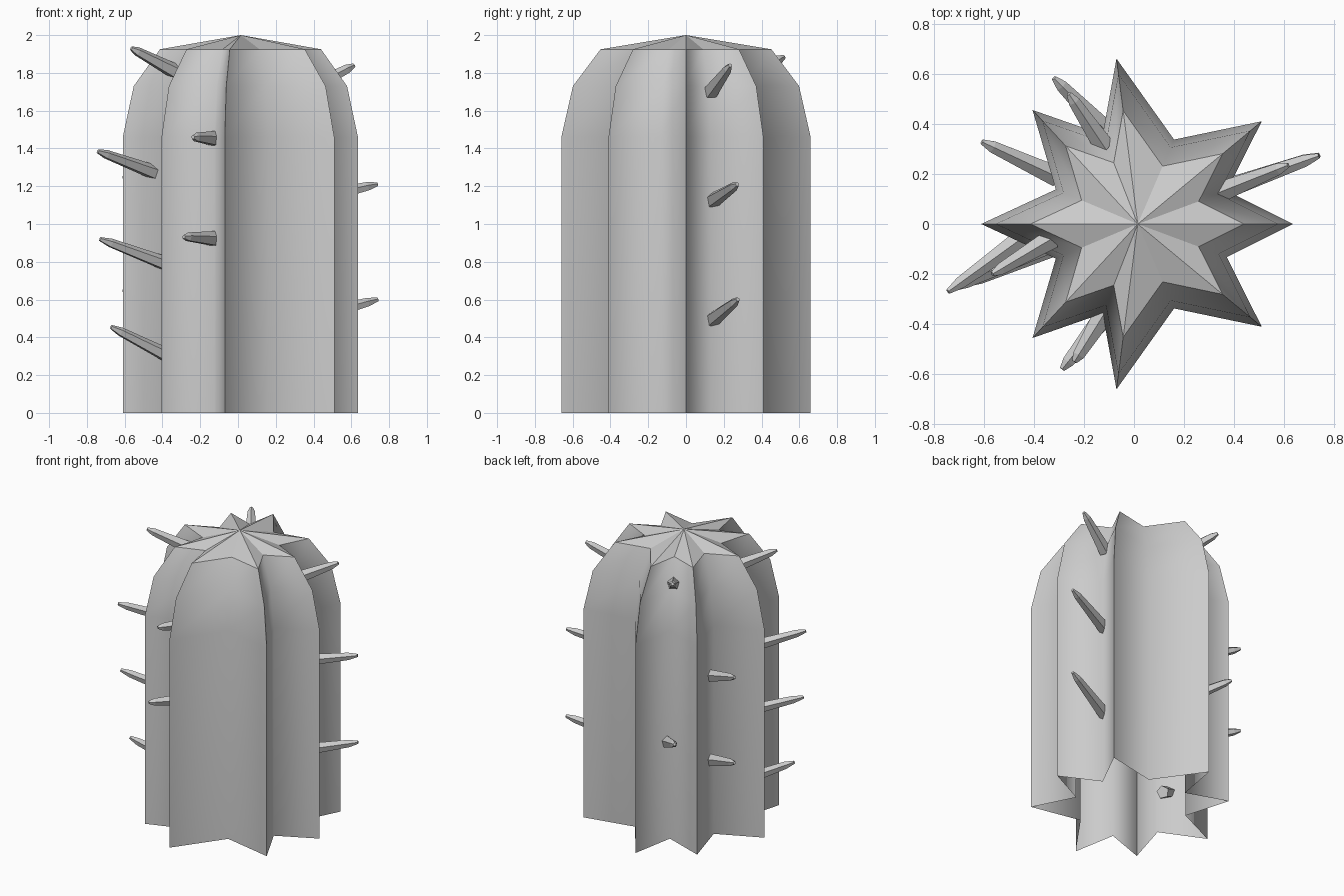
import bpy, bmesh, math
from mathutils import Vector

if "Cube" in bpy.data.objects:
    bpy.data.objects.remove(bpy.data.objects["Cube"])


def make_object(name, bm):
    mesh = bpy.data.meshes.new(name)
    bm.to_mesh(mesh)
    bm.free()
    obj = bpy.data.objects.new(name, mesh)
    bpy.context.collection.objects.link(obj)
    return obj


# Half of the ribbed outline, ridge and valley alternating; mirrored in y
half = [(0.635, 0), (0.37, 0.132), (0.51, 0.41), (0.16, 0.337), (-0.07, 0.66),
        (-0.125, 0.357), (-0.405, 0.455), (-0.312, 0.138), (-0.61, 0)]
outline = half + [(x, -y) for x, y in reversed(half[1:-1])]
CENTRE_X = 0.015

# Hollow trunk with open bottom, shoulder rings and a low pointed crown
bm = bmesh.new()
rings = []
for z, s in [(0, 1), (1.46, 1), (1.73, 0.907), (1.925, 0.685)]:
    rings.append([bm.verts.new((CENTRE_X + (x - CENTRE_X) * s, y * s, z))
                  for x, y in outline])
n = len(outline)
for low, high in zip(rings, rings[1:]):
    for i in range(n):
        j = (i + 1) % n
        f = bm.faces.new((low[i], low[j], high[j], high[i]))
        f.smooth = True
apex = bm.verts.new((CENTRE_X, 0, 2))
for i in range(n):
    bm.faces.new((rings[-1][i], rings[-1][(i + 1) % n], apex))
# Sharp ridges, soft valleys
for low, high in zip(rings, rings[1:]):
    for i in range(0, n, 2):
        bm.edges.get((low[i], high[i])).smooth = False
for i in range(n):
    bm.edges.get((rings[-1][i], rings[-1][(i + 1) % n])).smooth = False
make_object("cactus_trunk", bm)


def spine(name, base, tip):
    """Five-sided tapering thorn with a short bevelled end."""
    base, tip = Vector(base), Vector(tip)
    axis = tip - base
    rot = axis.to_track_quat('Z', 'Y')
    bm = bmesh.new()
    loops = []
    for t, r in [(0, 0.043), (0.86, 0.025), (1, 0.011)]:
        loops.append([bm.verts.new(base + axis * t + rot @ Vector(
            (r * math.cos(a), r * math.sin(a), 0)))
            for a in (math.pi / 2 + k * math.tau / 5 for k in range(5))])
    for low, high in zip(loops, loops[1:]):
        for i in range(5):
            j = (i + 1) % 5
            bm.faces.new((low[i], low[j], high[j], high[i]))
    bm.faces.new(loops[-1])
    bm.faces.new(loops[0][::-1])
    make_object(name, bm)


# Spines grouped by the groove they grow from: (base, tip)
spines = {
    "right_spine": [((0.35, 0.13, 1.70), (0.615, 0.235, 1.84)),
                    ((0.35, 0.135, 1.12), (0.738, 0.272, 1.21)),
                    ((0.35, 0.135, 0.49), (0.74, 0.275, 0.60))],
    "back_spine": [((-0.12, 0.31, 1.77), (-0.26, 0.52, 1.885)),
                   ((-0.11, 0.37, 0.68), (-0.32, 0.583, 0.80))],
    "back_left_spine": [((-0.31, 0.19, 1.13), (-0.607, 0.328, 1.25)),
                        ((-0.31, 0.19, 0.54), (-0.607, 0.328, 0.65))],
    "left_spine": [((-0.33, -0.06, 1.805), (-0.565, -0.20, 1.93)),
                   ((-0.41, -0.03, 1.26), (-0.742, -0.27, 1.385)),
                   ((-0.32, -0.07, 0.765), (-0.73, -0.26, 0.92)),
                   ((-0.31, -0.085, 0.27), (-0.672, -0.24, 0.455))],
    "front_spine": [((-0.12, -0.36, 1.45), (-0.238, -0.55, 1.46)),
                    ((-0.12, -0.37, 0.92), (-0.287, -0.58, 0.932))],
}
for name, items in spines.items():
    for k, (base, tip) in enumerate(items, 1):
        spine(f"{name}_{k}", base, tip)
